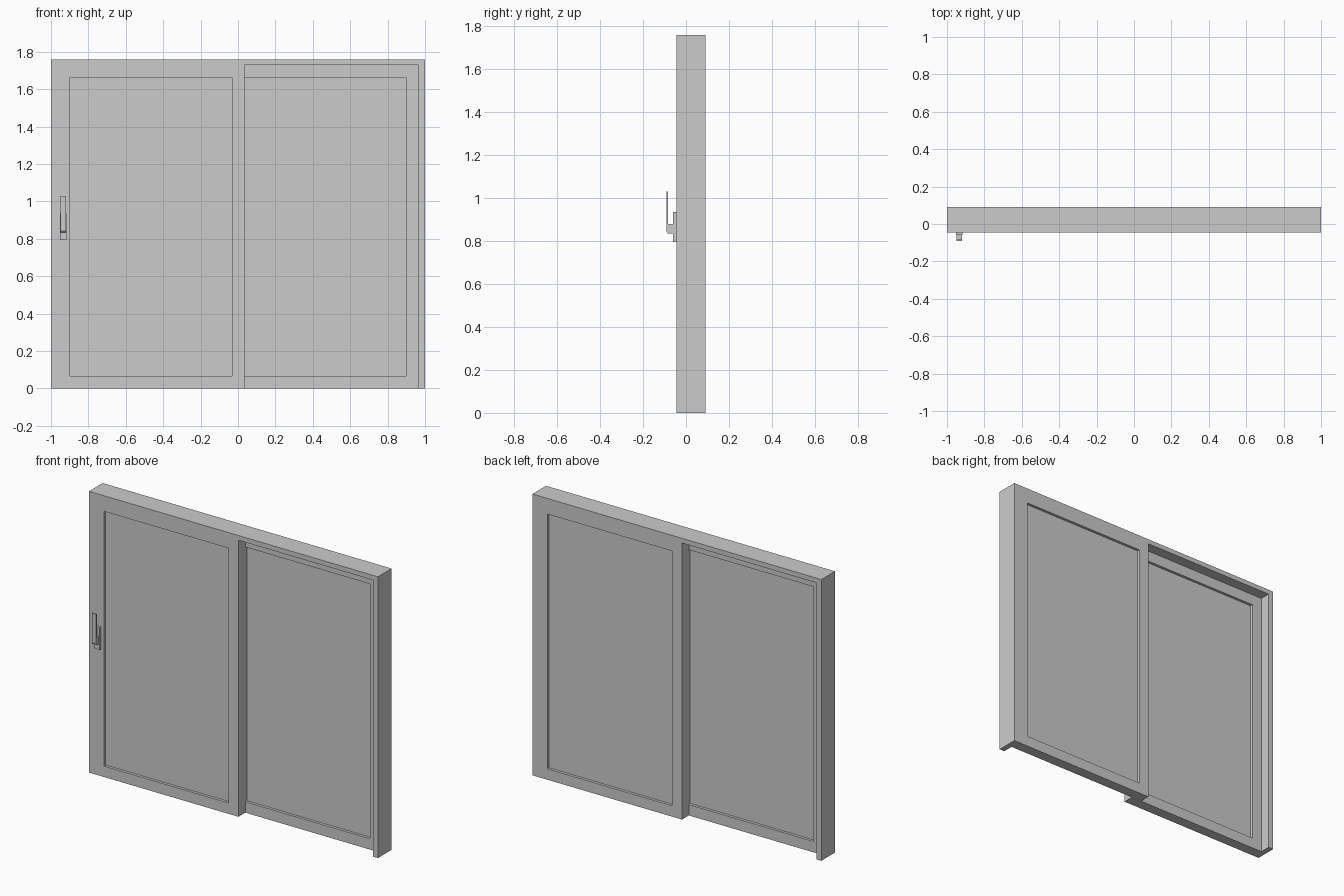
import bpy, bmesh
from mathutils import Matrix, Vector

if "Cube" in bpy.data.objects:
    bpy.data.objects.remove(bpy.data.objects["Cube"])

FRONT, BACK = -0.045, 0.09
MID = (FRONT + BACK) / 2
TOP, JAMB, STILE = 1.76, 0.035, 0.068


def finish(bm, name):
    bmesh.ops.recalc_face_normals(bm, faces=bm.faces[:])
    mesh = bpy.data.meshes.new(name)
    bm.to_mesh(mesh)
    bm.free()
    ob = bpy.data.objects.new(name, mesh)
    bpy.context.collection.objects.link(ob)
    return ob


def box_bm(lo, hi):
    lo, hi = Vector(lo), Vector(hi)
    bm = bmesh.new()
    bmesh.ops.create_cube(bm, size=1, matrix=Matrix.Translation((lo + hi) / 2)
                          @ Matrix.Diagonal((*(hi - lo), 1)))
    return bm


def prism(name, points, offset):
    """Extrude a closed outline of 3D points along an offset."""
    bm = bmesh.new()
    face = bm.faces.new([bm.verts.new(p) for p in points])
    res = bmesh.ops.extrude_face_region(bm, geom=[face], use_keep_orig=True)
    verts = [g for g in res["geom"] if isinstance(g, bmesh.types.BMVert)]
    bmesh.ops.translate(bm, vec=offset, verts=verts)
    return finish(bm, name)


def sash(name, x0, x1, y0, y1):
    """Rectangular frame ring with a recessed pane."""
    z1 = TOP - 0.03
    bm = box_bm((x0, y0, 0), (x1, y1, z1))
    bm.normal_update()
    faces = [f for f in bm.faces if abs(f.normal.y) > 0.9]
    bmesh.ops.inset_individual(bm, faces=faces, thickness=STILE, use_even_offset=True)
    rim = [e for f in faces for e in f.edges]
    bmesh.ops.delete(bm, geom=faces, context='FACES_ONLY')
    bmesh.ops.bridge_loops(bm, edges=rim)
    finish(bm, name + "_frame")
    d = 0.017
    finish(box_bm((x0 + STILE, y0 + d, STILE), (x1 - STILE, y1 - d, z1 - STILE)),
           name + "_pane")


# outer frame: two jambs and a head, open at the floor
i, h = 1 - JAMB, TOP - 0.03
outline = [(-1, 0), (-1, TOP), (1, TOP), (1, 0), (i, 0), (i, h), (-i, h), (-i, 0)]
prism("outer_frame", [(x, FRONT, z) for x, z in outline], (0, BACK - FRONT, 0))

# sliding panels on the front and back tracks
sash("front_sash", -i, JAMB, FRONT, MID)
sash("back_sash", -JAMB, i, MID, BACK)

# handle: backplate and upright lever
finish(box_bm((-0.951, -0.06, 0.795), (-0.916, FRONT, 0.935)), "handle_plate")
lever = [(-0.06, 0.835), (-0.084, 0.835), (-0.09, 0.842), (-0.09, 1.03),
         (-0.084, 1.03), (-0.084, 0.88), (-0.06, 0.88)]
prism("handle_lever", [(-0.948, y, z) for y, z in lever], (0.029, 0, 0))
